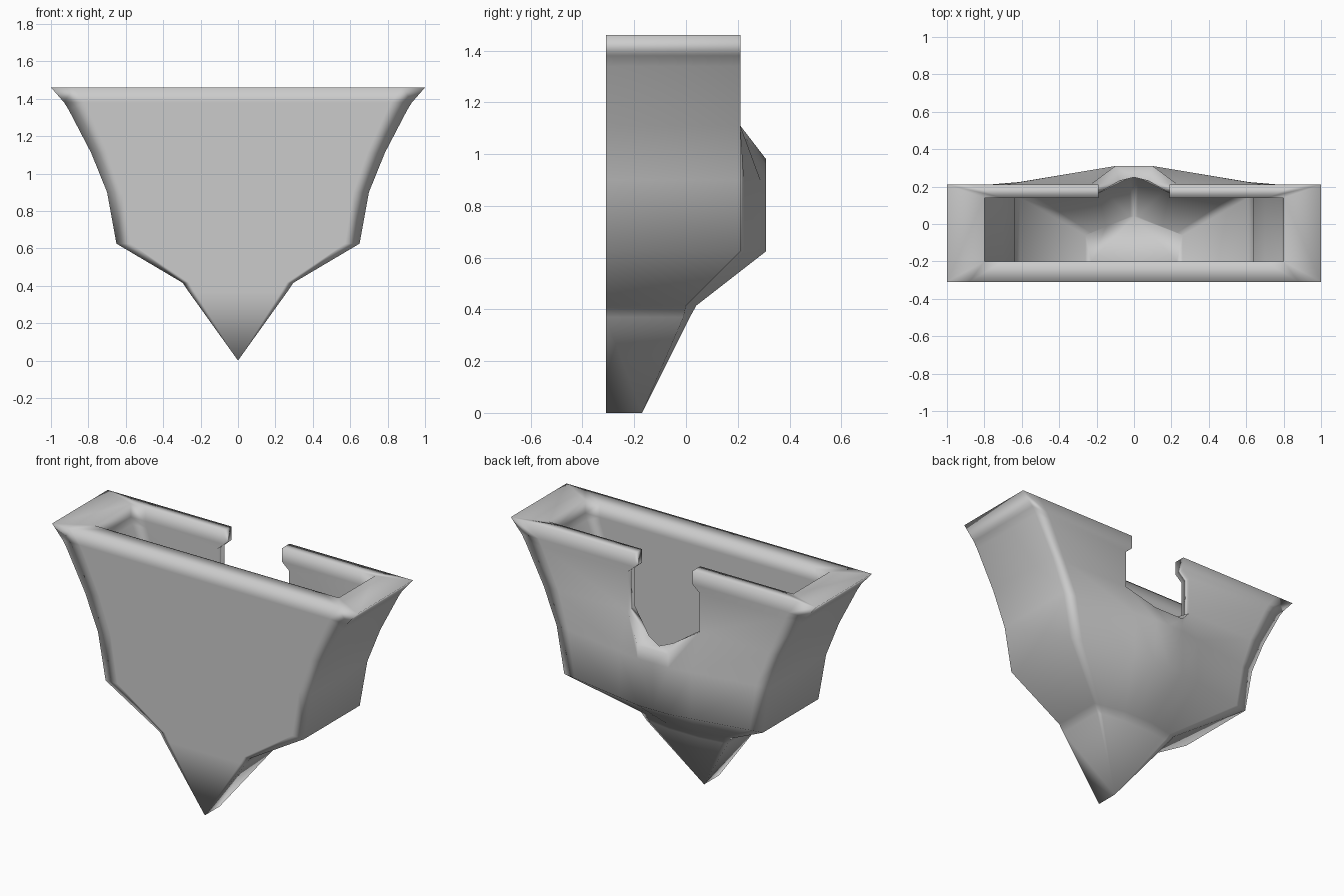
import bpy, bmesh

if "Cube" in bpy.data.objects:
    bpy.data.objects.remove(bpy.data.objects["Cube"])

def ring(z, w, yf, yb, yr, xn, xr):
    """Right half of one level: front centre, round the side, to back centre."""
    xn, xr = min(xn, w * .8), min(xr, w * .4)
    back = lambda x: yb + (yr - yb) * ((w - x) / (w - xr) if w > 0 else 1)
    e = w * .88
    return [(0, yf, z), (e, yf, z), (w, yf, z), (w, yb, z),
            (e, back(e), z), (xn, back(xn), z), (xr, yr, z), (0, yr, z)]

N = 5        # column at the notch edge
NOTCH = 3    # level where the notch bottom begins

def shell(levels, yf, xr, dip):
    rings = [ring(z, w, yf, yb, yr, xn, xr) for z, w, yb, yr, xn in levels]
    rings[NOTCH][6:] = dip      # V-shaped bottom of the notch
    return [[bm.verts.new(p) for p in r] for r in rings]

def strip(a, b):
    for i in range(len(a) - 1):
        bm.faces.new((a[i], a[i + 1], b[i + 1], b[i]))

bm = bmesh.new()

# Outer skin levels: z, half width, back y, ridge y, notch half width
outer = shell([
    (1.46, 1.00, .21, .21, .19), (1.38, .93, .21, .21, .19),
    (1.34, .905, .21, .21, .235), (1.11, .785, .21, .21, .235),
    (.90, .70, .21, .31, .235), (.625, .65, .21, .31, .235),
    (.415, .295, .0, .04, .235), (.37, .265, -.01, .015, .2),
    (0, 0, -.17, -.17, 0)],
    -.31, .1, [(.1, .31, .98), (0, .31, .98)])

# Inner skin of the pocket
inner = shell([
    (1.46, .80, .14, .14, .19), (1.38, .80, .14, .14, .19),
    (1.34, .79, .14, .14, .235), (1.11, .70, .14, .14, .235),
    (.90, .64, .14, .25, .235), (.65, .61, .14, .25, .2),
    (.45, .26, -.06, .04, .15)],
    -.20, .02, [(.08, .23, 1.01), (0, .25, .98)])

for skin in (outer, inner):
    for k in range(len(skin) - 1):
        n = N + 1 if k < NOTCH else 8
        strip(skin[k][:n], skin[k + 1][:n])

# Rim, notch edges and pocket floor
strip(outer[0][:N + 1], inner[0][:N + 1])
strip([r[N] for r in outer[:NOTCH + 1]], [r[N] for r in inner[:NOTCH + 1]])
strip(outer[NOTCH][N:], inner[NOTCH][N:])
bm.faces.new(inner[-1])

# Mirror to the left half and clean up
bmesh.ops.remove_doubles(bm, verts=bm.verts[:], dist=1e-4)
bmesh.ops.mirror(bm, geom=bm.verts[:] + bm.edges[:] + bm.faces[:],
                 axis='X', merge_dist=1e-4)
bmesh.ops.remove_doubles(bm, verts=bm.verts[:], dist=1e-4)
bmesh.ops.recalc_face_normals(bm, faces=bm.faces[:])

mesh = bpy.data.meshes.new("tapered_pocket")
bm.to_mesh(mesh)
bm.free()
pocket = bpy.data.objects.new("tapered_pocket", mesh)
bpy.context.collection.objects.link(pocket)

# Soft shading with flat large faces
bpy.context.view_layer.objects.active = pocket
pocket.select_set(True)
bpy.ops.object.shade_smooth_by_angle(angle=1.65)
wn = pocket.modifiers.new("soft_edges", 'WEIGHTED_NORMAL')
wn.keep_sharp = True
